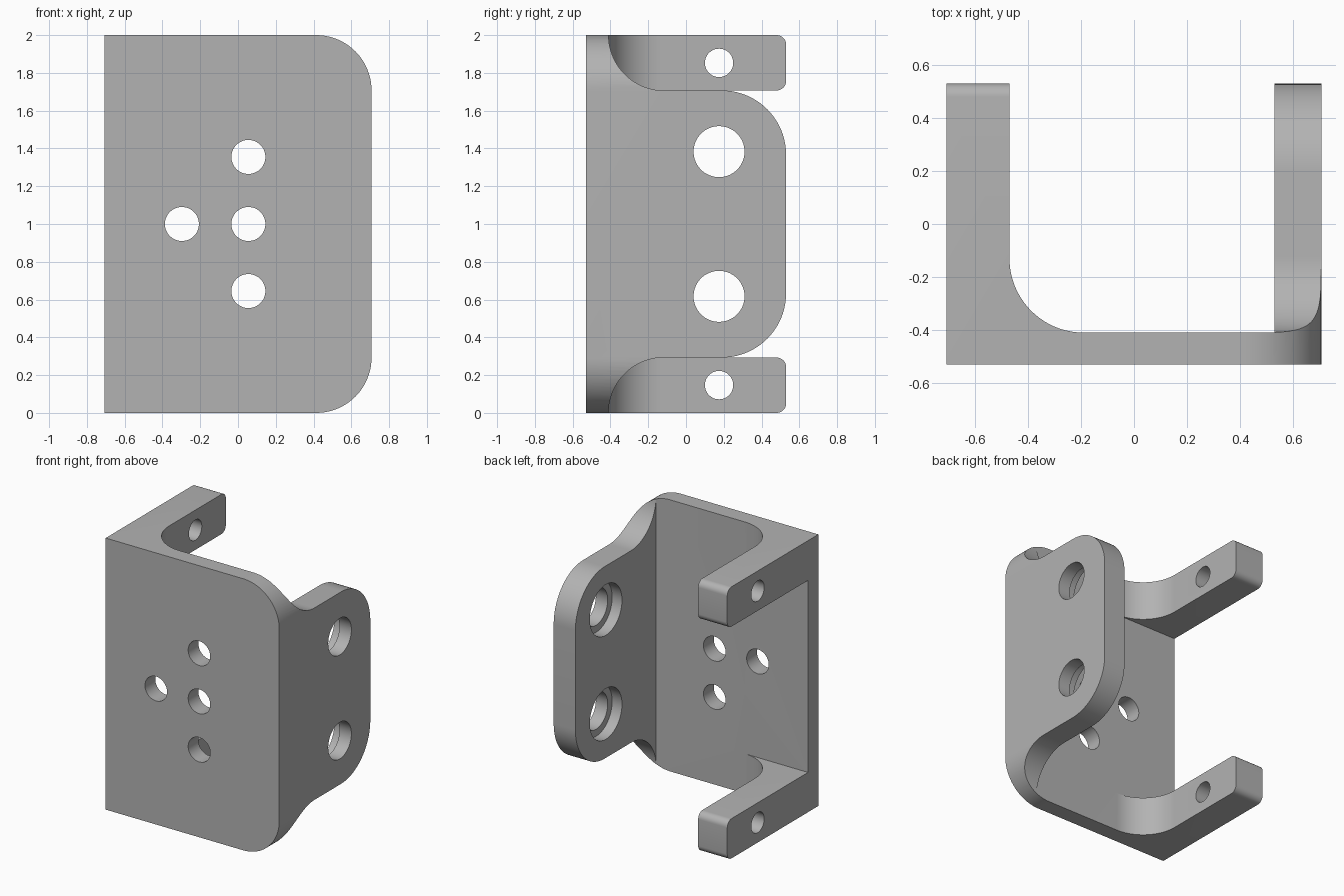
import bpy, bmesh
from math import pi, cos, sin, radians

cube = bpy.data.objects.get("Cube")
if cube:
    bpy.data.objects.remove(cube, do_unlink=True)

X, Y, BACK = 0.707, 0.53, -0.41      # half width, half depth, inner face of plate
R = 0.293                            # corner radius and arm height
INNER = 0.53                         # inner face of the hinge wall

steel = bpy.data.materials.new("plain grey")
steel.use_nodes = True
grey = (0.45, 0.45, 0.45, 1)
steel.diffuse_color = grey
steel.node_tree.nodes["Principled BSDF"].inputs["Base Color"].default_value = grey


def arc(u, v, r, start, end, n=20):
    steps = [radians(start + (end - start) * i / n) for i in range(n + 1)]
    return [(u + r * cos(a), v + r * sin(a)) for a in steps]


def prism(name, outline, axis, low, high):
    """Extrude a flat outline along one axis."""
    place = {"x": lambda u, v, w: (w, u, v),
             "y": lambda u, v, w: (u, w, v),
             "z": lambda u, v, w: (u, v, w)}[axis]
    bm = bmesh.new()
    face = bm.faces.new([bm.verts.new(place(u, v, low)) for u, v in outline])
    top = bmesh.ops.extrude_face_region(bm, geom=[face])
    moved = [g for g in top["geom"] if isinstance(g, bmesh.types.BMVert)]
    bmesh.ops.translate(bm, verts=moved, vec=place(0, 0, high - low))
    bmesh.ops.recalc_face_normals(bm, faces=bm.faces)
    mesh = bpy.data.meshes.new(name)
    bm.to_mesh(mesh)
    bm.free()
    mesh.materials.append(steel)
    obj = bpy.data.objects.new(name, mesh)
    bpy.context.collection.objects.link(obj)
    return obj


def rect(u0, v0, u1, v1):
    return [(u0, v0), (u1, v0), (u1, v1), (u0, v1)]


def hole(name, u, v, r, axis, low, high):
    return prism(name, arc(u, v, r, 0, 360, 64)[:-1], axis, low, high)


# Solid block with the two rounded plate corners
bracket = prism("bracket", [(-X, 0)] + arc(X - R, R, R, -90, 0)
                + arc(X - R, 2 - R, R, 0, 90) + [(-X, 2)], "y", -Y, Y)
cutters = []

# Cavity between arms and wall, filleted on the arm side
cavity = arc(-0.19, BACK + 0.28, 0.28, 180, 270) + [(INNER, BACK), (INNER, 1), (-0.47, 1)]
cutters.append(prism("cavity_cutter", cavity, "z", -0.5, 2.5))

# Gap that separates the upper and lower arm
cutters.append(prism("arm_gap_cutter", rect(BACK, R, 1, 2 - R), "x", -1, 0.2))

# Curved upper and lower edge of the wall
edge = ([(BACK, 2.3)] + arc(BACK + R, 2, R, 180, 270)
        + arc(Y - 0.34, 2 - R - 0.34, 0.34, 90, 0) + [(0.9, 1.367), (0.9, 2.3)])
cutters.append(prism("wall_top_cutter", edge, "x", 0.2, 1))
cutters.append(prism("wall_bottom_cutter", [(y, 2 - z) for y, z in edge], "x", 0.2, 1))

# Mounting holes through the plate
for x, z in ((0.055, 1.355), (0.055, 1), (0.055, 0.645), (-0.297, 1)):
    cutters.append(hole("plate_hole_cutter", x, z, 0.09, "y", -1, 0))

# Counterbored wall holes and plain arm holes
for side in (-1, 1):
    z = 1 + side * 0.383
    cutters.append(hole("wall_hole_cutter", 0.175, z, 0.135, "x", 0.3, 1))
    cutters.append(hole("counterbore_cutter", 0.175, z, 0.187, "x", 0.3, INNER + 0.08))
    cutters.append(hole("arm_hole_cutter", 0.175, 1 + side * 0.853, 0.075, "x", -1, 0))

for cutter in cutters:
    cutter.hide_render = True
    mod = bracket.modifiers.new(cutter.name, "BOOLEAN")
    mod.operation, mod.solver, mod.object = "DIFFERENCE", "EXACT", cutter

# Bake the cuts and drop the cutters
bpy.context.view_layer.update()
baked = bpy.data.meshes.new_from_object(
    bracket.evaluated_get(bpy.context.evaluated_depsgraph_get()))
bracket.modifiers.clear()
bracket.data = baked
for cutter in cutters:
    bpy.data.objects.remove(cutter, do_unlink=True)

# Round the arm tips
bm = bmesh.new()
bm.from_mesh(baked)
bmesh.ops.remove_doubles(bm, verts=bm.verts, dist=0.0002)
tips = [e for e in bm.edges
        if all(v.co.y > Y - 0.001 and v.co.x < -0.4 for v in e.verts)
        and abs(e.verts[0].co.x - e.verts[1].co.x) > 0.1
        and abs(e.verts[0].co.z - e.verts[1].co.z) < 0.001]
bmesh.ops.bevel(bm, geom=tips, offset=0.05, segments=8, profile=0.5, affect="EDGES")
bm.to_mesh(baked)
bm.free()

bpy.ops.object.select_all(action="DESELECT")
bracket.select_set(True)
bpy.context.view_layer.objects.active = bracket
bpy.ops.object.shade_smooth_by_angle(angle=radians(30))
